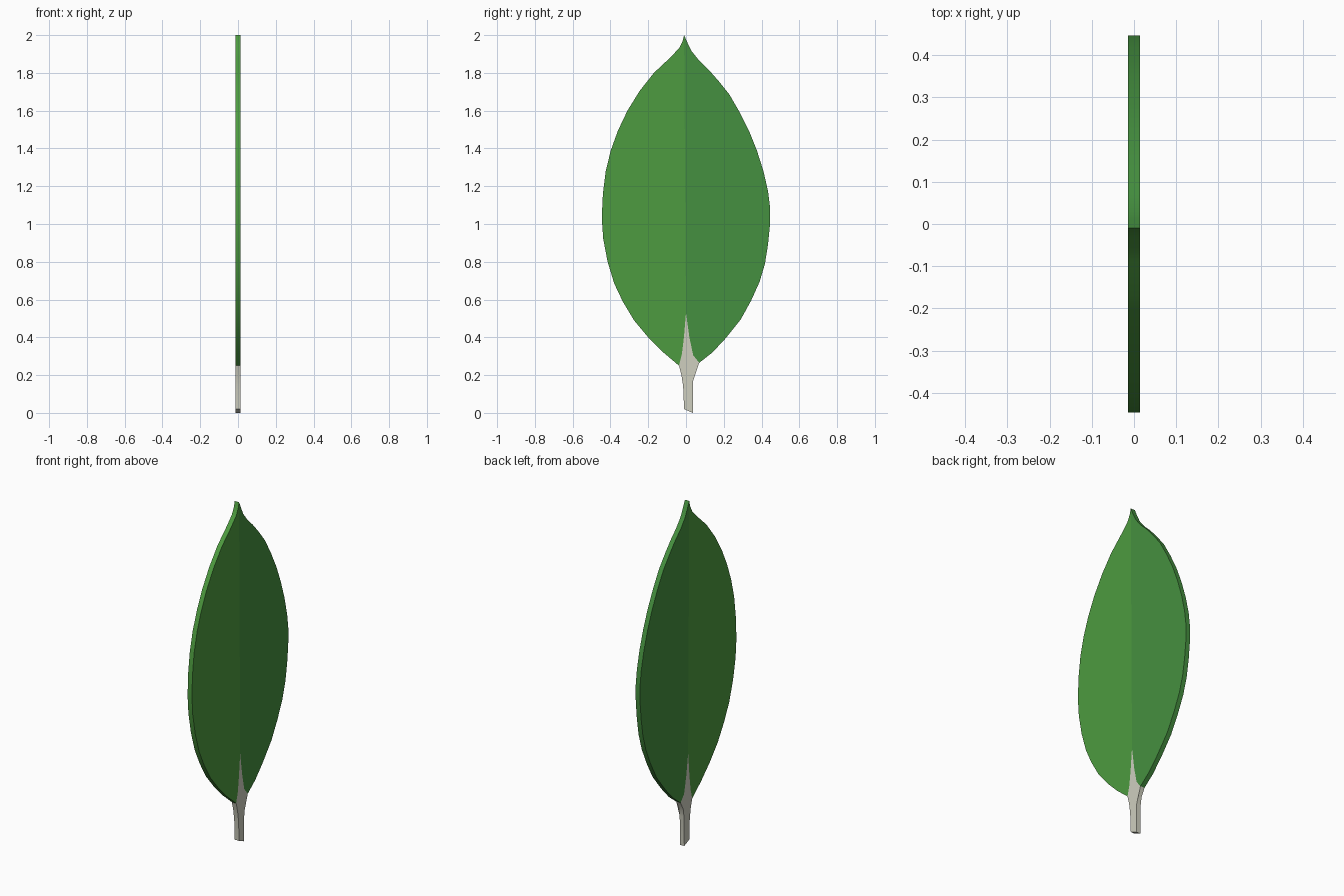
import bpy, bmesh

if "Cube" in bpy.data.objects:
    bpy.data.objects.remove(bpy.data.objects["Cube"])

HALF_T = 0.014  # half thickness of the flat leaf

# Outlines in (y, z)
TIP = (-0.010, 2.0)
VEIN_END = (0.0, 0.53)
LEFT_RIM = [TIP, (-0.019, 1.965), (-0.037, 1.93), (-0.09, 1.875), (-0.17, 1.80), (-0.245, 1.705),
            (-0.31, 1.60), (-0.36, 1.495), (-0.398, 1.39), (-0.425, 1.28), (-0.44, 1.16),
            (-0.446, 1.03), (-0.438, 0.92), (-0.415, 0.80), (-0.38, 0.685), (-0.335, 0.59),
            (-0.275, 0.49), (-0.20, 0.40), (-0.12, 0.32), (-0.037, 0.25)]
RIGHT_RIM = [TIP, (0.01, 1.955), (0.03, 1.915), (0.07, 1.865), (0.117, 1.82), (0.17, 1.76),
             (0.23, 1.685), (0.285, 1.59), (0.335, 1.49), (0.375, 1.39), (0.41, 1.28),
             (0.434, 1.175), (0.446, 1.08), (0.444, 0.99), (0.434, 0.89), (0.418, 0.79),
             (0.39, 0.695), (0.345, 0.595), (0.29, 0.495), (0.21, 0.395), (0.14, 0.32), (0.07, 0.265)]
STEM_RIM = [LEFT_RIM[-1], (-0.024, 0.20), (-0.015, 0.14), (-0.010, 0.02),
            (0.036, 0.0), (0.038, 0.17), (0.046, 0.22), RIGHT_RIM[-1]]
LEFT_SEAM = [(-0.022, 0.31), (-0.011, 0.40), VEIN_END]
RIGHT_SEAM = [(0.038, 0.305), (0.018, 0.40), VEIN_END]


def material(name, color):
    m = bpy.data.materials.new(name)
    m.diffuse_color = (*color, 1)
    m.use_nodes = True
    m.node_tree.nodes["Principled BSDF"].inputs["Base Color"].default_value = m.diffuse_color
    return m


def slab(name, rim, seam, mat):
    """Flat plate: both faces, with a wall along the outer rim only."""
    pts = rim + seam
    bm = bmesh.new()
    front = [bm.verts.new((HALF_T, y, z)) for y, z in pts]
    back = [bm.verts.new((-HALF_T, y, z)) for y, z in pts]
    area = sum(a[0] * b[1] - b[0] * a[1] for a, b in zip(pts, pts[1:] + pts[:1]))
    faces = [bm.faces.new(front), bm.faces.new(back[::-1])]
    for i in range(len(rim) - 1):
        faces.append(bm.faces.new((front[i + 1], front[i], back[i], back[i + 1])))
    if area < 0:
        bmesh.ops.reverse_faces(bm, faces=faces)
    bmesh.ops.triangulate(bm, faces=[f for f in bm.faces if len(f.verts) > 4])
    mesh = bpy.data.meshes.new(name)
    bm.to_mesh(mesh)
    bm.free()
    mesh.materials.append(mat)
    obj = bpy.data.objects.new(name, mesh)
    bpy.context.collection.objects.link(obj)
    bpy.ops.object.select_all(action='DESELECT')
    obj.select_set(True)
    bpy.context.view_layer.objects.active = obj
    bpy.ops.object.shade_smooth_by_angle(angle=0.52)


# Two leaf halves meeting on the midrib
slab("leaf_half_left", LEFT_RIM, LEFT_SEAM, material("light_green", (0.075, 0.33, 0.05)))
slab("leaf_half_right", RIGHT_RIM, RIGHT_SEAM, material("deep_green", (0.06, 0.28, 0.05)))

# Pale stem running up into the midrib
slab("stem", STEM_RIM, RIGHT_SEAM + LEFT_SEAM[-2::-1], material("pale_stem", (0.62, 0.62, 0.52)))
